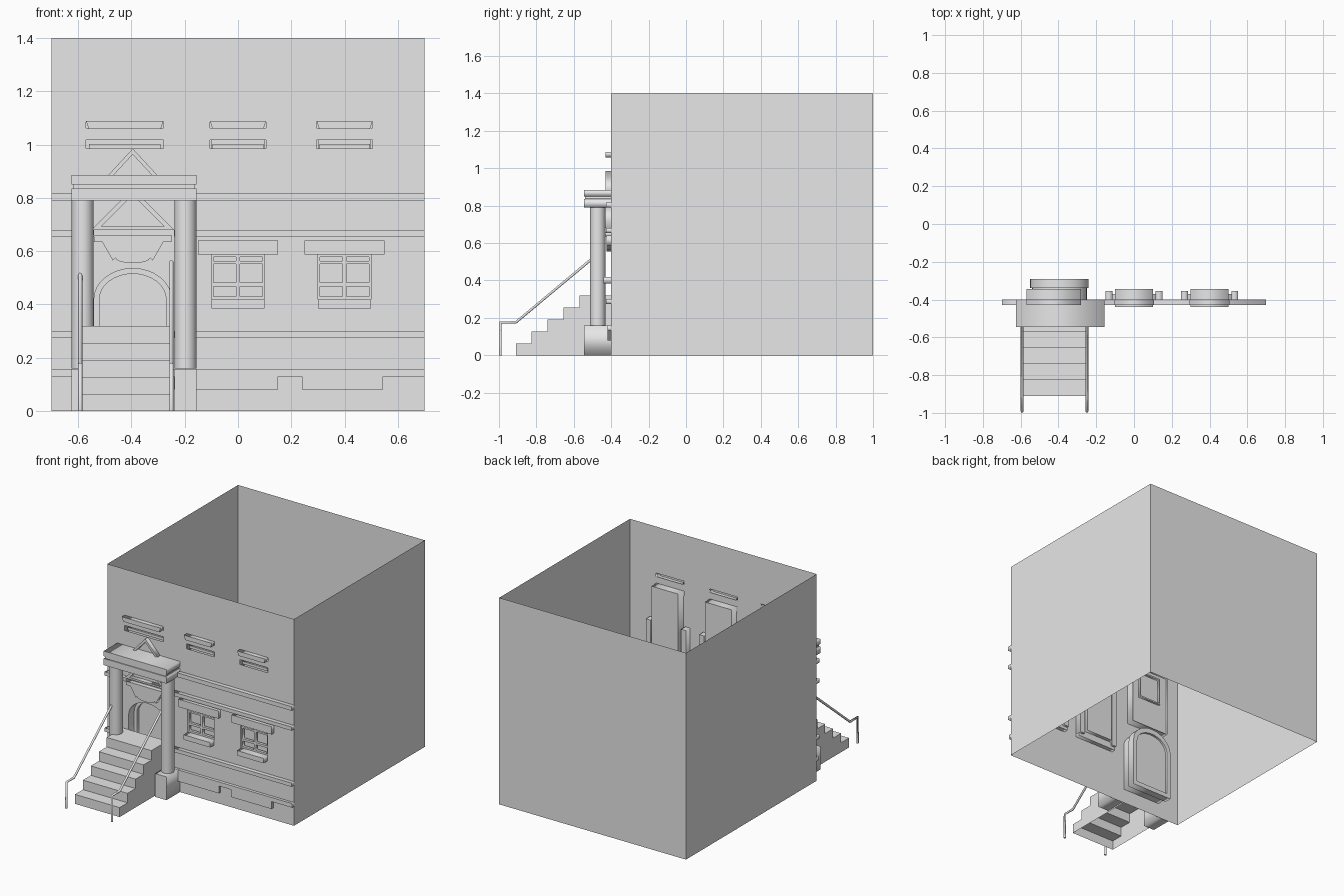
import bpy, bmesh, math

cube = bpy.data.objects.get("Cube")
if cube:
    bpy.data.objects.remove(cube, do_unlink=True)

stone = bpy.data.materials.new("grey_stone")
stone.use_nodes = True
GREY = (0.8, 0.8, 0.8, 1)
stone.diffuse_color = GREY
stone.node_tree.nodes["Principled BSDF"].inputs["Base Color"].default_value = GREY

FRONT = -0.4      # plane of the facade
WINDOWS = (0.0, 0.4)
DOOR_X = -0.395
UPPER = [(-0.425, 0.145), (0.0, 0.105), (0.4, 0.105)]   # centre, half width


def rect(x0, x1, z0, z1):
    return [(x0, z0), (x1, z0), (x1, z1), (x0, z1)]


def arch(cx, half, z0, spring, top, steps=16):
    pts = [(cx - half, z0), (cx + half, z0)]
    for i in range(steps + 1):
        a = math.pi * i / steps
        pts.append((cx + half * math.cos(a), spring + (top - spring) * math.sin(a)))
    return pts


def plate(name, loops, y0, y1, fill='BOTH'):
    """Outline in x and z with holes, spanning y0 to y1."""
    cu = bpy.data.curves.new(name, 'CURVE')
    cu.dimensions = '2D'
    cu.fill_mode = fill
    cu.extrude = abs(y1 - y0) / 2
    for loop in loops:
        sp = cu.splines.new('POLY')
        sp.points.add(len(loop) - 1)
        for p, (x, z) in zip(sp.points, loop):
            p.co = (x, z, 0, 1)
        sp.use_cyclic_u = True
    ob = bpy.data.objects.new(name, cu)
    ob.rotation_euler.x = math.pi / 2
    ob.location.y = (y0 + y1) / 2
    bpy.context.collection.objects.link(ob)
    bpy.ops.object.select_all(action='DESELECT')
    ob.select_set(True)
    bpy.context.view_layer.objects.active = ob
    bpy.ops.object.convert(target='MESH')
    ob = bpy.context.object
    ob.data.materials.clear()
    ob.data.materials.append(stone)
    return ob


def box(name, x0, x1, y0, y1, z0, z1):
    return plate(name, [rect(x0, x1, z0, z1)], y0, y1)


def mesh(name, bm):
    me = bpy.data.meshes.new(name)
    bm.to_mesh(me)
    bm.free()
    me.materials.append(stone)
    ob = bpy.data.objects.new(name, me)
    bpy.context.collection.objects.link(ob)
    return ob


# Facade sheet with openings
holes = [rect(c - 0.1, c + 0.1, 0.385, 0.59) for c in WINDOWS]
holes += [rect(c - h, c + h, 0.985, 1.018) for c, h in UPPER]
holes += [rect(c - h, c + h, 1.062, 1.085) for c, h in UPPER]
holes.append(arch(DOOR_X, 0.145, 0.1, 0.42, 0.535))
plate("front_wall", [rect(-0.7, 0.7, 0, 1.4)] + holes, FRONT, FRONT)

# Side and rear sheets, open at top and bottom
bm = bmesh.new()
path = [(-0.7, FRONT), (-0.7, 1), (0.7, 1), (0.7, FRONT)]
cols = [[bm.verts.new((x, y, z)) for z in (0, 1.4)] for x, y in path]
for a, b in zip(cols, cols[1:]):
    bm.faces.new((a[0], a[1], b[1], b[0]))
mesh("side_and_rear_walls", bm)

# Horizontal mouldings
for i, (z0, z1) in enumerate([(0.79, 0.818), (0.655, 0.68), (0.275, 0.30)]):
    for side, x0, x1 in (("left", -0.24, 0.7), ("right", -0.7, -0.54)):
        box(f"moulding_{i}_{side}", x0, x1, -0.428, FRONT, z0, z1)

# Base course, stepping down under each window
low = [(-0.7, 0.158), (-0.7, 0.13), (-0.24, 0.13), (-0.24, 0.08)]
for x0, x1 in ((0.15, 0.24), (0.545, 0.7)):
    low += [(x0, 0.08), (x0, 0.13), (x1, 0.13), (x1, 0.08)]
low = low[:-1] + [(0.7, 0.158)]
plate("base_course", [low], -0.42, FRONT)

# Ground floor windows
for c in WINDOWS:
    panes = []
    for s in (-1, 1):
        for z0, z1 in ((0.43, 0.467), (0.482, 0.552), (0.563, 0.578)):
            xs = sorted((c + s * 0.008, c + s * 0.092))
            panes.append(rect(xs[0], xs[1], z0, z1))
    plate("window_frame", [rect(c - 0.1, c + 0.1, 0.415, 0.59)] + panes, -0.39, -0.372)
    box("window_lintel", c - 0.15, c + 0.15, -0.425, FRONT, 0.588, 0.64)
    box("window_sill", c - 0.1, c + 0.1, -0.44, -0.36, 0.385, 0.418)
    # Tall pocket behind the facade, with lower side posts
    plate("window_pocket", [rect(c - 0.1, c + 0.1, 0.385, 1.018)], FRONT, -0.345, 'NONE')
    box("window_back", c - 0.1, c + 0.1, -0.36, -0.345, 0.385, 1.018)
    for s in (-1, 1):
        xs = sorted((c + s * 0.115, c + s * 0.15))
        box("window_post", xs[0], xs[1], FRONT, -0.355, 0.36, 0.78)
    box("window_inner_ledge", c - 0.15, c + 0.15, FRONT, -0.37, 0.34, 0.385)

# Flared hoods over the upper openings, hollow towards the inside
for c, h in UPPER:
    trap = [(c - h + 0.01, 1.058), (c + h - 0.01, 1.058), (c + h, 1.088), (c - h, 1.088)]
    plate("upper_hood", [trap], -0.43, FRONT, 'NONE')
    plate("upper_hood_face", [trap], -0.43, -0.43)
    box("upper_rail", c - h + 0.01, c + h - 0.01, -0.385, -0.37, 0.985, 1.003)

# Pocket above the door
plate("door_upper_pocket", [rect(-0.57, -0.28, 0.6, 1.018)], FRONT, -0.345, 'NONE')
plate("door_upper_back", [rect(-0.57, -0.28, 0.6, 1.018)], -0.36, -0.36)
plate("door_upper_panel", [rect(-0.51, -0.34, 0.8, 0.99), rect(-0.5, -0.35, 0.81, 0.98)], -0.36, -0.345)

# Arched doorway: reveal, frame and door leaf
plate("door_reveal", [arch(DOOR_X, 0.145, 0.1, 0.42, 0.535)], FRONT, -0.3, 'NONE')
plate("door_frame", [arch(DOOR_X, 0.155, 0.09, 0.42, 0.55),
                     arch(DOOR_X, 0.125, 0.12, 0.42, 0.515)], -0.34, -0.29)
plate("door_leaf", [arch(DOOR_X, 0.13, 0.11, 0.42, 0.52)], -0.32, -0.305)

# Ornament above the doorway
box("door_band", -0.54, -0.25, -0.43, FRONT, 0.635, 0.66)
shield = [(-0.51, 0.635), (-0.47, 0.565)]
shield += [(DOOR_X + 0.065 * math.cos(a), 0.575 - 0.02 * math.sin(a))
           for a in [math.pi * (1 - i / 8) for i in range(9)]]
shield += [(-0.32, 0.565), (-0.28, 0.635)]
plate("door_keystone", [shield], -0.425, FRONT)


def gable(name, half, z0, z1, rim):
    tri = [(DOOR_X - half, z0), (DOOR_X + half, z0), (DOOR_X, z1)]
    k = 1 - rim / (z1 - z0) * 3
    mid = z0 + (z1 - z0) / 3
    inner = [(DOOR_X + (x - DOOR_X) * k, mid + (z - mid) * k) for x, z in tri]
    plate(name, [tri, inner], -0.43, FRONT)


gable("upper_gable", 0.125, 0.85, 0.985, 0.011)
gable("lower_gable", 0.155, 0.68, 0.835, 0.012)

# Portico: layered beam, round columns and plinths
for z0, z1, d in ((0.79, 0.835, 0), (0.835, 0.85, 0.006), (0.85, 0.885, 0)):
    box("portico_beam", -0.625 + d, -0.155 - d, -0.545 + d, FRONT, z0, z1)
for x in (-0.583, -0.197):
    bpy.ops.mesh.primitive_cylinder_add(vertices=32, radius=0.041, depth=0.63,
                                        location=(x, -0.472, 0.475))
    col = bpy.context.object
    col.name = "portico_column"
    col.data.materials.append(stone)
    bpy.ops.object.shade_smooth_by_angle()
    box("column_plinth", x - 0.042, x + 0.042, -0.545, FRONT, 0, 0.158)

# Stairs: stepped shell, open underneath
STEPS, RISE, RUN = 5, 0.064, 0.085
prof = [(FRONT, 0), (-0.91, 0)]
for i in range(STEPS):
    y = -0.91 + RUN * i
    prof += [(y, RISE * (i + 1)), (y + RUN if i < STEPS - 1 else FRONT, RISE * (i + 1))]
bm = bmesh.new()
sides = [[bm.verts.new((x, y, z)) for y, z in prof] for x in (-0.585, -0.25)]
bm.faces.new(sides[0])
bm.faces.new(sides[1][::-1])
for i in range(1, len(prof) - 1):
    bm.faces.new((sides[0][i], sides[1][i], sides[1][i + 1], sides[0][i + 1]))
bmesh.ops.recalc_face_normals(bm, faces=bm.faces)
mesh("stairs", bm)

# Handrails
for x in (-0.592, -0.25):
    cu = bpy.data.curves.new("handrail", 'CURVE')
    cu.dimensions = '3D'
    cu.bevel_depth = 0.008
    cu.bevel_resolution = 1
    cu.use_fill_caps = True
    sp = cu.splines.new('POLY')
    pts = [(-0.992, 0), (-0.992, 0.176), (-0.91, 0.176), (-0.45, 0.56)]
    sp.points.add(len(pts) - 1)
    for p, (y, z) in zip(sp.points, pts):
        p.co = (x, y, z, 1)
    cu.materials.append(stone)
    bpy.context.collection.objects.link(bpy.data.objects.new("handrail", cu))
